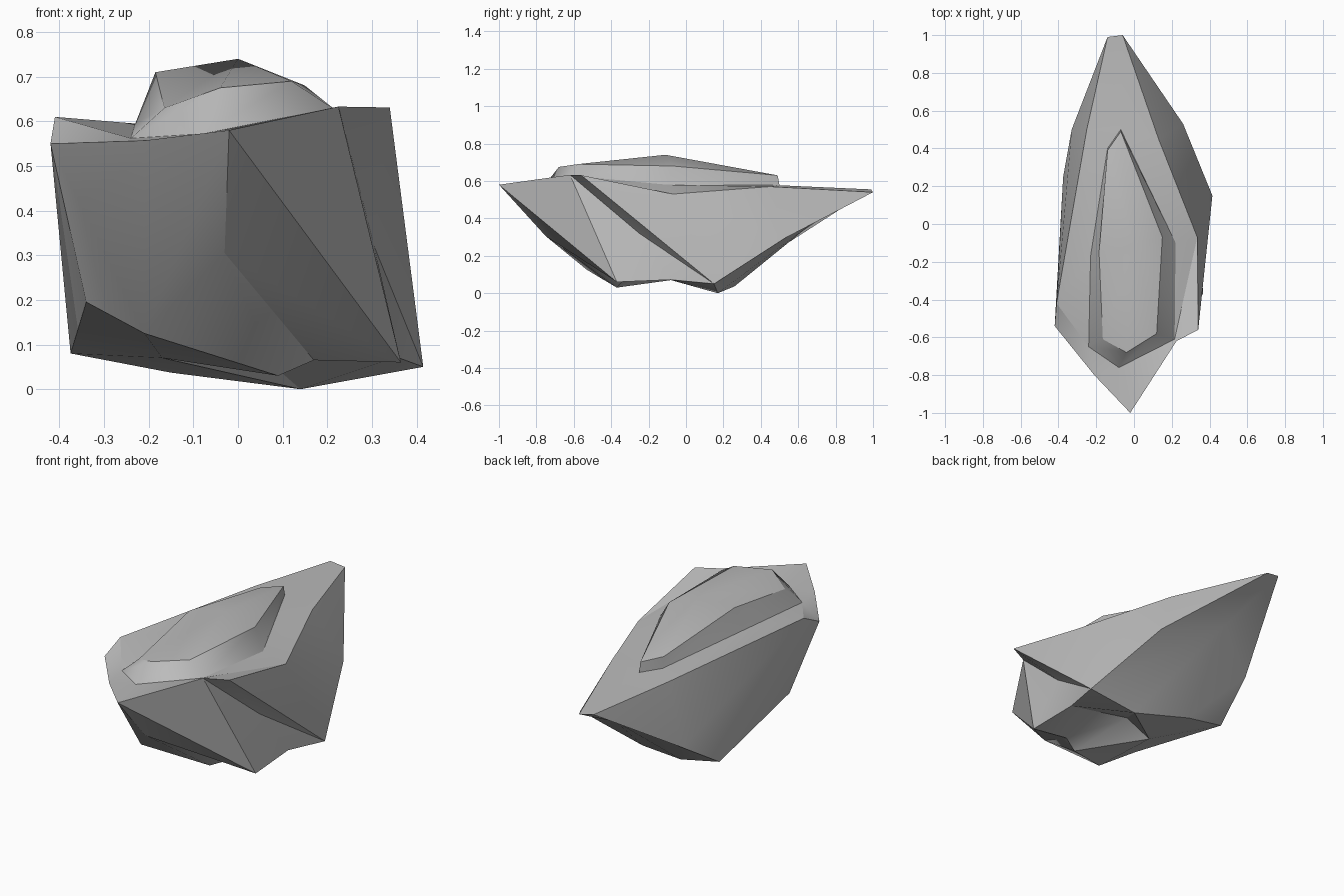
import bpy
import bmesh
from math import radians
from mathutils import Vector

cube = bpy.data.objects.get("Cube")
if cube:
    bpy.data.objects.remove(cube, do_unlink=True)

stone = bpy.data.materials.new("stone_grey")
stone.use_nodes = True
GREY = (0.5, 0.5, 0.5, 1)
stone.diffuse_color = GREY
stone.node_tree.nodes["Principled BSDF"].inputs["Base Color"].default_value = GREY


def finish(bm, name, angle):
    """Turn a bmesh into a shaded object."""
    bmesh.ops.recalc_face_normals(bm, faces=bm.faces[:])
    mesh = bpy.data.meshes.new(name)
    bm.to_mesh(mesh)
    bm.free()
    mesh.materials.append(stone)
    obj = bpy.data.objects.new(name, mesh)
    bpy.context.collection.objects.link(obj)
    bpy.ops.object.select_all(action='DESELECT')
    obj.select_set(True)
    bpy.context.view_layer.objects.active = obj
    bpy.ops.object.shade_smooth_by_angle(angle=radians(angle))


def cut_open(bm, corners, test=lambda f: True):
    """Remove the faces spanned by the corners; return the edges around the hole."""
    faces = {f for f in bm.faces if test(f) and all(v in corners for v in f.verts)}
    border = [e for e in bm.edges if sum(f in faces for f in e.link_faces) == 1]
    bmesh.ops.delete(bm, geom=list(faces), context='FACES_ONLY')
    return border


# Upper rim of the boulder
rim = {
    "front_tip": (-0.02, -1, 0.58),
    "front_right": (0.225, -0.62, 0.633),
    "shoulder": (0.335, -0.07, 0.53),
    "back_slope": (0.13, 0.45, 0.57),
    "back_tip": (-0.06, 1, 0.54),
    "back_tip_side": (-0.14, 0.99, 0.555),
    "side_back": (-0.25, 0.5, 0.577),
    "side_front": (-0.41, -0.42, 0.61),
    "side_corner": (-0.42, -0.54, 0.55),
    "front_side": (-0.21, -0.8, 0.557),
}

# Faceted belly under the rim
belly = {
    "keel_top": (-0.03, -0.75, 0.305),
    "keel_low": (-0.21, -0.53, 0.125),
    "cheek": (-0.34, -0.4, 0.195),
    "side_foot": (-0.375, 0.25, 0.08),
    "back_foot": (-0.15, 0.26, 0.037),
    "flank": (-0.33, 0.5, 0.24),
    "back_flank": (0.26, 0.53, 0.295),
    "outer_foot": (0.415, 0.15, 0.05),
    "inner_foot": (0.14, 0.17, 0),
    "front_foot": (0.365, -0.37, 0.06),
    "front_toe": (0.09, -0.37, 0.03),
}

# The jutting ledge, and points that sink inside the convex block
carved = {
    "ledge": (0.34, -0.56, 0.631),
    "groove": (0.305, -0.25, 0.32),
    "notch": (0.17, -0.34, 0.065),
    "valley_out": (0.355, -0.08, 0.072),
    "valley_mid": (-0.02, -0.08, 0.14),
    "valley_in": (-0.17, -0.08, 0.07),
    "back_hollow": (-0.05, 0.67, 0.37),
}

groove_faces = [
    "front_right shoulder ledge", "ledge shoulder outer_foot",
    "front_right ledge groove", "ledge outer_foot groove",
    "outer_foot valley_out groove", "valley_out front_foot groove",
    "front_foot front_right groove",
]
underside_faces = [
    "keel_top front_foot notch", "keel_top notch front_toe",
    "front_foot valley_out notch", "notch valley_out valley_mid",
    "front_toe notch valley_mid", "front_toe valley_mid valley_in",
    "valley_out outer_foot inner_foot", "valley_out inner_foot valley_mid",
    "valley_mid inner_foot valley_in", "inner_foot back_foot valley_in",
    "back_foot side_foot valley_in", "side_foot cheek valley_in",
    "cheek keel_low valley_in", "keel_low front_toe valley_in",
    "keel_low keel_top front_toe",
]

# Base and upper edge of the raised crown
crown_base = [(-0.24, -0.65, 0.562), (-0.08, -0.76, 0.572), (0.215, -0.61, 0.628),
              (0.22, -0.1, 0.58), (-0.07, 0.5, 0.577), (-0.14, 0.4, 0.58),
              (-0.23, -0.17, 0.595)]
crown_edge = [(-0.165, -0.61, 0.63), (-0.04, -0.68, 0.675), (0.12, -0.58, 0.69),
              (0.15, -0.07, 0.68), (-0.07, 0.49, 0.63), (-0.14, 0.39, 0.64),
              (-0.185, -0.15, 0.71)]
crown_peak = (0, -0.11, 0.74)

# Boulder body: convex block first
bm = bmesh.new()
v = {key: bm.verts.new(co) for key, co in {**rim, **belly}.items()}
bmesh.ops.convex_hull(bm, input=bm.verts[:])
bm.normal_update()
v.update({key: bm.verts.new(co) for key, co in carved.items()})

# Shallow top surface that dips to the foot of the crown
border = cut_open(bm, [v[k] for k in rim], lambda f: abs(f.normal.z) > 0.5)
ring = [bm.verts.new(co) for co in crown_base]
inner = [bm.edges.new((a, b)) for a, b in zip(ring, ring[1:] + ring[:1])]
bmesh.ops.triangle_fill(bm, edges=border + inner, use_beauty=True, normal=Vector((0, 0, 1)))

# Hollow under the back tip
back = ("back_tip", "back_tip_side", "flank", "back_foot", "inner_foot",
        "outer_foot", "back_flank")
for e in cut_open(bm, [v[k] for k in back]):
    bm.faces.new((*e.verts, v["back_hollow"]))

# Ledge over a groove, and the valley across the underside
cut_open(bm, [v[k] for k in ("front_right", "shoulder", "front_foot", "outer_foot")])
cut_open(bm, [v[k] for k in belly if k not in ("flank", "back_flank")])
for names in groove_faces + underside_faces:
    bm.faces.new([v[k] for k in names.split()])
bmesh.ops.delete(bm, geom=[e for e in bm.edges if not e.link_faces], context='EDGES')
bmesh.ops.delete(bm, geom=[p for p in bm.verts if not p.link_faces], context='VERTS')
finish(bm, "boulder_body", 29)

# Raised crown: sloping sides and a low peak, with a crisp edge between them
bm = bmesh.new()
low = [bm.verts.new(co) for co in crown_base]
high = [bm.verts.new(co) for co in crown_edge]
peak = bm.verts.new(crown_peak)
for i in range(len(low)):
    j = (i + 1) % len(low)
    bm.faces.new((low[i], low[j], high[j], high[i]))
    bm.faces.new((high[i], high[j], peak))
    bm.edges.get((high[i], high[j])).smooth = False
finish(bm, "raised_crown", 80)
